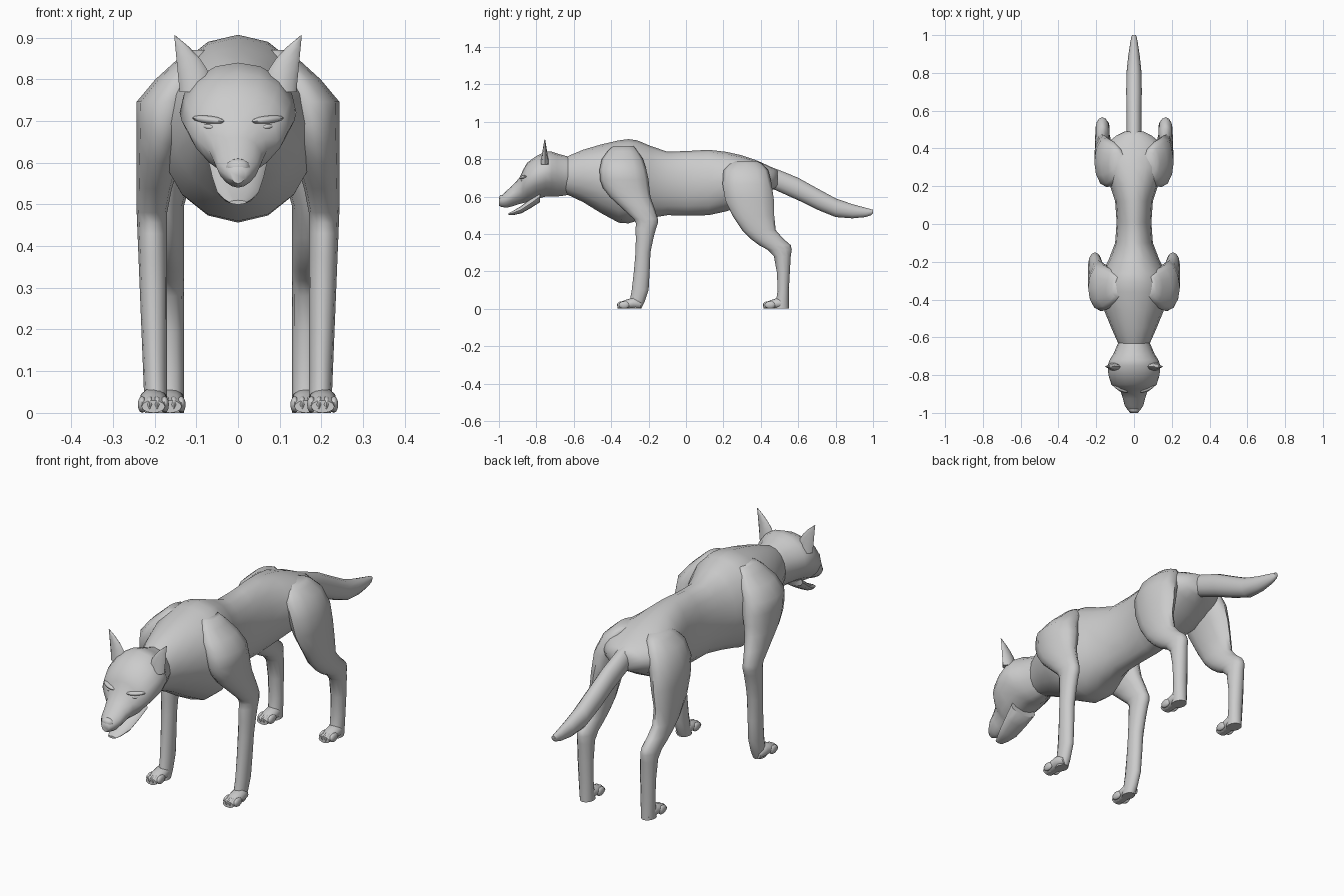
import bpy, bmesh, math
from mathutils import Matrix, Vector

cube = bpy.data.objects.get("Cube")
if cube:
    bpy.data.objects.remove(cube)

GREY = (0.6, 0.6, 0.6, 1)
fur = bpy.data.materials.new("grey_fur")
fur.use_nodes = True
fur.diffuse_color = GREY
fur.node_tree.nodes["Principled BSDF"].inputs["Base Color"].default_value = GREY


def finish(name, bm):
    """Turn a bmesh into a smooth-shaded grey object."""
    bmesh.ops.recalc_face_normals(bm, faces=bm.faces)
    mesh = bpy.data.meshes.new(name)
    bm.to_mesh(mesh)
    bm.free()
    obj = bpy.data.objects.new(name, mesh)
    bpy.context.collection.objects.link(obj)
    mesh.materials.append(fur)
    bpy.ops.object.select_all(action="DESELECT")
    obj.select_set(True)
    bpy.context.view_layer.objects.active = obj
    bpy.ops.object.shade_smooth_by_angle(angle=math.radians(60))


def refine(rings):
    """Insert a smoothly interpolated ring between each pair of rings."""
    rings = [Vector(ring) for ring in rings]
    padded = [rings[0], *rings, rings[-1]]
    result = [rings[0]]
    for before, start, end, after in zip(padded, rings, rings[1:], padded[3:]):
        result += [(9 * (start + end) - before - after) / 16, end]
    return result


def skin(name, ovals, sides, pinch=0):
    """Skin ovals given as (centre, half axis, other half axis)."""
    bm = bmesh.new()
    loops = []
    for centre, across, upward in ovals:
        loop = []
        for i in range(sides):
            angle = math.tau * i / sides
            rise = math.sin(angle)
            spread = math.cos(angle) * (1 - pinch * max(0, -rise))
            loop.append(bm.verts.new(centre + across * spread + upward * rise))
        loops.append(loop)
    for near, far in zip(loops, loops[1:]):
        for i in range(sides):
            bm.faces.new((near[i - 1], near[i], far[i], far[i - 1]))
    bm.faces.new(loops[0])
    bm.faces.new(loops[-1])
    finish(name, bm)


def lengthwise(name, rings, x=0, sides=12, pinch=0):
    """Part running front to back, from rings of (y, half width, low, high)."""
    ovals = []
    for y, width, low, high in refine(rings):
        ovals.append((Vector((x, y, (low + high) / 2)),
                      Vector((width, 0, 0)),
                      Vector((0, 0, (high - low) / 2))))
    skin(name, ovals, sides, pinch)


def upright(name, rings, side, sides=12):
    """Standing part, from rings of (z, front, back, inner x, outer x)."""
    ovals = []
    for z, front, back, inner, outer in rings:
        ovals.append((Vector((side * (inner + outer) / 2, (front + back) / 2, z)),
                      Vector(((outer - inner) / 2, 0, 0)),
                      Vector((0, (back - front) / 2, 0))))
    skin(name, ovals, sides)


def leg(name, profile, side, inner, outer, top):
    """Leg from (z, front, back); it leans inward and narrows to its top."""
    rings = []
    for z, front, back in refine(profile):
        near = inner - 0.3 * max(0, z - 0.5)
        far = min(outer * min(1, 0.92 + z / 6), 1.1 * (top - z))
        rings.append((z, front, back, near, far))
    upright(name, rings, side)


def blob(name, centre, size, turn=Matrix()):
    """Small rounded lump."""
    bm = bmesh.new()
    bmesh.ops.create_uvsphere(bm, u_segments=10, v_segments=6, radius=1)
    shape = Matrix.Translation(centre) @ turn.to_4x4() @ Matrix.Diagonal((*size, 1))
    bmesh.ops.transform(bm, matrix=shape, verts=bm.verts)
    finish(name, bm)


def paw(name, x, heel):
    """Foot reaching forward from the heel, with four toes."""
    length = 0.125
    lengthwise(name + "_paw", [
        (heel, 0.02, 0, 0.04), (heel - length / 3, 0.034, 0, 0.06),
        (heel - length, 0.028, 0, 0.03)], x=x)
    for i in range(4):
        offset = i - 1.5
        reach = length - 0.01 * abs(offset)
        blob(f"{name}_toe_{i + 1}",
             Vector((x + 0.018 * offset, heel - reach + 0.02, 0.02)),
             (0.011, 0.03, 0.02))


# Torso with deep chest, narrow waist and rump
lengthwise("torso", [
    (-.66, .07, .62, .8), (-.55, .12, .57, .85), (-.36, .19, .46, .9),
    (-.26, .17, .47, .9), (-.1, .1, .5, .84), (.12, .1, .5, .85),
    (.3, .16, .55, .82), (.43, .14, .62, .77), (.49, .05, .65, .74)], sides=16)

# Drooping tail
lengthwise("tail", [
    (.42, .04, .66, .77), (.6, .04, .58, .7), (.8, .04, .49, .59),
    (.96, .02, .49, .54), (1, .01, .51, .53)])

# Head tapering to the muzzle, nose and open lower jaw
lengthwise("head", [
    (-.62, .08, .61, .81), (-.69, .11, .6, .83), (-.75, .14, .6, .84),
    (-.85, .12, .57, .78), (-.89, .07, .56, .7), (-.96, .05, .54, .63),
    (-1, .02, .55, .59)], sides=16, pinch=0.25)
lengthwise("lower_jaw", [
    (-.78, .07, .57, .63), (-.88, .05, .51, .55), (-.95, .02, .5, .51)])
blob("nose", Vector((0, -.98, .59)), (.03, .02, .02))

# Leg profiles seen from the side
FRONT_LEG = [(.87, -.39, -.28), (.8, -.45, -.23), (.69, -.46, -.2),
             (.6, -.41, -.19), (.48, -.28, -.15), (.43, -.27, -.16),
             (.3, -.27, -.19), (.1, -.29, -.2), (0, -.31, -.24)]
HIND_LEG = [(.79, .26, .38), (.74, .2, .44), (.58, .21, .47), (.42, .3, .48),
            (.34, .39, .56), (.28, .47, .56), (.1, .49, .55), (0, .47, .55)]

for side, label in ((1, "left"), (-1, "right")):
    # Pointed ear with a hollow inner edge
    ear = []
    for step in range(6):
        t = step / 5
        thick = 0.022 * (1 - t) + 0.002
        ear.append((.77 + .135 * t, -.755 - thick, -.755 + thick,
                    .06 + .09 * t * t, .14 + .013 * t))
    upright(label + "_ear", ear, side, sides=8)

    # Frowning brow and narrow eye
    slant = Matrix.Rotation(side * 0.45, 3, "Z") @ Matrix.Rotation(-side * 0.1, 3, "Y")
    blob(label + "_brow", Vector((side * .07, -.868, .703)), (.044, .017, .01), slant)
    blob(label + "_eye", Vector((side * .07, -.872, .686)), (.018, .01, .007), slant)

    # Legs and paws
    leg(label + "_front_leg", FRONT_LEG, side, inner=.17, outer=.243, top=.98)
    leg(label + "_hind_leg", HIND_LEG, side, inner=.13, outer=.21, top=.9)
    paw(label + "_front", side * 0.203, -.24)
    paw(label + "_hind", side * 0.163, .54)
